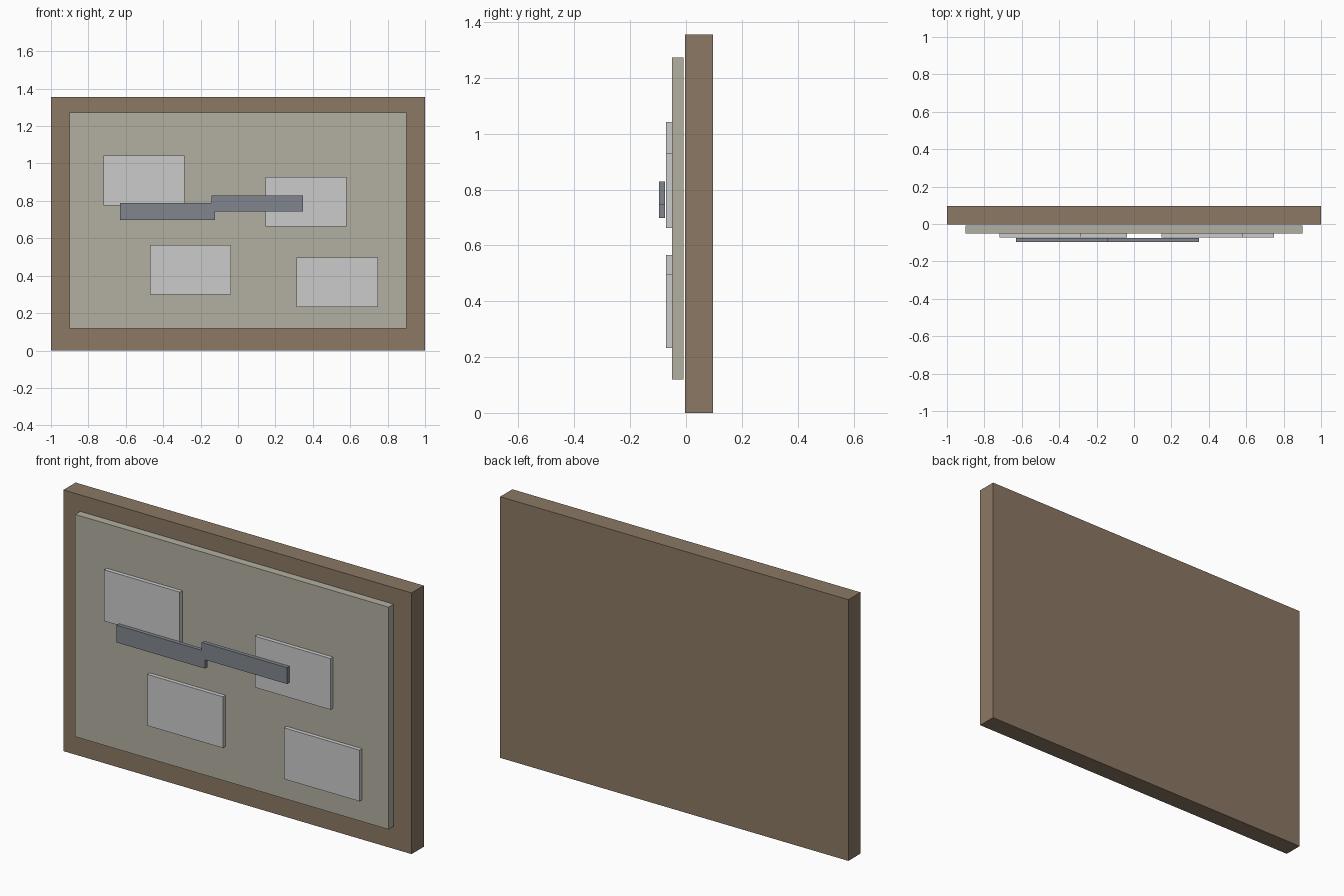
import bpy

if "Cube" in bpy.data.objects:
    bpy.data.objects.remove(bpy.data.objects["Cube"])


def material(name, rgb):
    m = bpy.data.materials.new(name)
    m.diffuse_color = (*rgb, 1)
    m.use_nodes = True
    m.node_tree.nodes["Principled BSDF"].inputs["Base Color"].default_value = m.diffuse_color
    return m


def slab(name, x0, x1, y0, y1, z0, z1, mat=None):
    """Axis-aligned box given by its extents."""
    bpy.ops.mesh.primitive_cube_add(
        size=1, location=((x0 + x1) / 2, (y0 + y1) / 2, (z0 + z1) / 2))
    ob = bpy.context.object
    ob.name = name
    ob.scale = (x1 - x0, y1 - y0, z1 - z0)
    bpy.ops.object.transform_apply(location=False, rotation=False, scale=True)
    if mat:
        ob.data.materials.append(mat)
    return ob


wood = material("wood", (0.26, 0.19, 0.13))
paper = material("board_face", (0.45, 0.43, 0.36))
steel = material("dark_strip", (0.22, 0.24, 0.27))

# Wooden backing and the pale board face in front of it
slab("backing_board", -1, 1, -0.004, 0.096, 0, 1.356, wood)
slab("board_face", -0.9, 0.9, -0.05, -0.009, 0.119, 1.273, paper)

# Pinned cards, all the same size
W, H = 0.434, 0.266
cards = [(-0.502, 0.909), (0.364, 0.796), (-0.254, 0.432), (0.531, 0.365)]
for i, (x, z) in enumerate(cards):
    slab(f"card_{i + 1}", x - W / 2, x + W / 2, -0.071, -0.05, z - H / 2, z + H / 2)

# Two overlapping link strips in front of the cards
slab("link_strip_left", -0.63, -0.122, -0.096, -0.076, 0.698, 0.788, steel)
slab("link_strip_right", -0.141, 0.348, -0.096, -0.076, 0.744, 0.829, steel)
